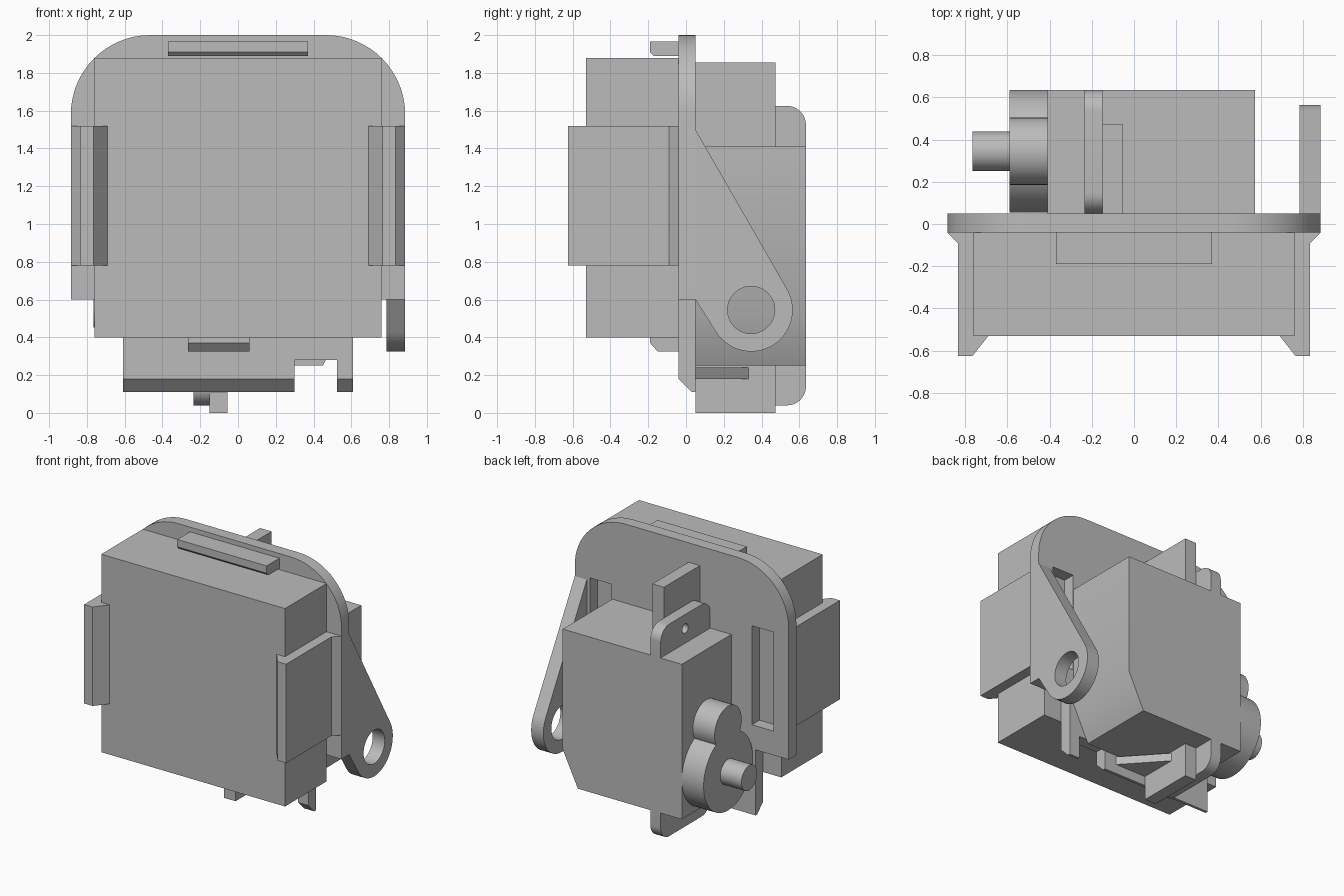
import bpy, bmesh
from math import sin, cos, pi, radians, atan2, acos, hypot
from mathutils import Matrix

cube = bpy.data.objects.get("Cube")
if cube:
    bpy.data.objects.remove(cube, do_unlink=True)

grey = bpy.data.materials.new("plain grey")
grey.use_nodes = True
GREY = (0.5, 0.5, 0.5, 1)
grey.diffuse_color = GREY
grey.node_tree.nodes["Principled BSDF"].inputs["Base Color"].default_value = GREY

# Local profile axes to world: x uses (y, z), y uses (x, z), z uses (x, y)
AXES = {
    "x": Matrix(((0, 0, 1), (1, 0, 0), (0, 1, 0))).to_4x4(),
    "y": Matrix(((1, 0, 0), (0, 0, -1), (0, 1, 0))).to_4x4(),
    "z": Matrix.Identity(4),
}


def prism(name, axis, lo, hi, *loops):
    """Extrude a closed profile (further loops are holes) along an axis."""
    curve = bpy.data.curves.new(name, "CURVE")
    curve.dimensions = "2D"
    curve.fill_mode = "BOTH"
    curve.extrude = (hi - lo) / 2
    for loop in loops:
        spline = curve.splines.new("POLY")
        spline.points.add(len(loop) - 1)
        for point, (u, v) in zip(spline.points, loop):
            point.co = (u, v, 0, 1)
        spline.use_cyclic_u = True
    obj = bpy.data.objects.new(name, curve)
    bpy.context.collection.objects.link(obj)
    bpy.ops.object.select_all(action="DESELECT")
    obj.select_set(True)
    bpy.context.view_layer.objects.active = obj
    bpy.ops.object.convert(target="MESH")
    obj = bpy.context.view_layer.objects.active
    mid = (lo + hi) / 2 * (-1 if axis == "y" else 1)
    obj.data.transform(AXES[axis] @ Matrix.Translation((0, 0, mid)))
    bm = bmesh.new()
    bm.from_mesh(obj.data)
    bmesh.ops.remove_doubles(bm, verts=bm.verts, dist=0.0001)
    bmesh.ops.recalc_face_normals(bm, faces=bm.faces)
    bm.to_mesh(obj.data)
    bm.free()
    obj.data.materials.clear()
    obj.data.materials.append(grey)
    bpy.ops.object.shade_smooth_by_angle(angle=radians(30))
    return obj


def rect(u0, u1, v0, v1):
    return [(u0, v0), (u1, v0), (u1, v1), (u0, v1)]


def arc(u, v, r, start, end, steps=16):
    angles = [start + (end - start) * i / steps for i in range(steps + 1)]
    return [(u + r * cos(a), v + r * sin(a)) for a in angles]


def circle(u, v, r):
    return arc(u, v, r, 0, 2 * pi, 48)[:-1]


def box(name, x0, x1, y0, y1, z0, z1):
    return prism(name, "z", z0, z1, rect(x0, x1, y0, y1))


def mirror_u(points):
    return [(-u, v) for u, v in points]


# Main front case
box("case", -0.76, 0.76, -0.53, -0.04, 0.4, 1.88)

# Mounting plate with rounded top corners, bottom notch and two slots
half = [(0.61, 0.4), (0.61, 0.6), (0.885, 0.6)] + arc(0.465, 1.58, 0.42, 0, pi / 2)
outline = half + mirror_u(half)[::-1]
outline += [(-0.61, 0.18), (0.3, 0.18), (0.3, 0.28), (0.525, 0.28), (0.525, 0.18), (0.61, 0.18)]
slot = rect(0.58, 0.76, 0.78, 1.52)
prism("mounting_plate", "y", -0.04, 0.05, outline, slot, mirror_u(slot))

# Chamfered lower lip of the plate
lip = [(-0.04, 0.18), (0.03, 0.11), (0.05, 0.11), (0.05, 0.18)]
prism("plate_lip", "x", -0.61, 0.3, lip)
prism("plate_leg", "x", 0.525, 0.61, lip)

# Side clips with hooked ends
clip = [(0.885, -0.04), (0.835, -0.09), (0.835, -0.625), (0.765, -0.625),
        (0.69, -0.53), (0.76, -0.53), (0.76, -0.04)]
prism("left_clip", "z", 0.78, 1.52, clip)
prism("right_clip", "z", 0.78, 1.52, mirror_u(clip))

# Top and bottom locating tabs
prism("top_tab", "x", -0.37, 0.37,
      [(-0.04, 1.89), (-0.17, 1.89), (-0.19, 1.91), (-0.19, 1.965), (-0.04, 1.965)])
prism("bottom_tab", "x", -0.265, 0.06,
      [(-0.04, 0.325), (-0.15, 0.325), (-0.19, 0.37), (-0.19, 0.4), (-0.04, 0.4)])

# Tapered pivot arm: tangents run from the plate to the pivot ring
PY, PZ = 0.345, 0.545


def tangent_angle(y, z, r, side):
    return atan2(z - PZ, y - PY) + side * acos(r / hypot(y - PY, z - PZ))


R = 0.22
top_angle = tangent_angle(0.05, 1.5, R, -1)
low_angle = tangent_angle(0.05, 0.6, R, 1)
arm = [(0.05, 0.6), (0.05, 1.5)] + arc(PY, PZ, R, top_angle, low_angle - 2 * pi, 40)
prism("pivot_arm", "x", 0.785, 0.885, arm, circle(PY, PZ, 0.125))

# Motor body with one chamfered lower edge
prism("motor_body", "y", 0.05, 0.635,
      [(-0.41, 0.25), (0.45, 0.25), (0.575, 0.51), (0.575, 1.41), (-0.41, 1.41)])

# Motor ears with screw holes, and the posts they rest on
ear = [(0.05, 1.41), (0.635, 1.41)] + arc(0.535, 1.525, 0.1, 0, pi / 2, 10)
ear += arc(0.15, 1.525, 0.1, pi / 2, pi, 10)
hole = circle(PY, 1.52, 0.035)
for name, flip in (("upper", False), ("lower", True)):
    loops = [[(y, 1.665 - z if flip else z) for y, z in loop] for loop in (ear, hole)]
    prism(name + "_motor_ear", "x", -0.235, -0.15, *loops)
box("upper_post", -0.15, -0.055, 0.05, 0.475, 1.41, 1.855)
box("lower_post", -0.15, -0.055, 0.05, 0.475, 0, 0.25)

# Triangular gusset bracing the lower post
prism("post_gusset", "z", 0.18, 0.24, [(-0.055, 0.05), (0.2, 0.05), (-0.055, 0.33)])

# Gear housing: a large round with a smaller round above, plus the shaft
BIG, SMALL, RISE = 0.29, 0.16, 0.33
cz = (RISE ** 2 + BIG ** 2 - SMALL ** 2) / (2 * RISE)
a_big = acos(cz / BIG)
a_small = acos((cz - RISE) / SMALL)
housing = arc(PY, PZ, BIG, pi / 2 + a_big, 5 * pi / 2 - a_big, 48)
housing += arc(PY, PZ + RISE, SMALL, pi / 2 - a_small, pi / 2 + a_small, 24)[1:-1]
prism("gear_housing", "x", -0.59, -0.41, housing)
prism("output_shaft", "x", -0.765, -0.59, circle(PY, PZ, 0.093))
